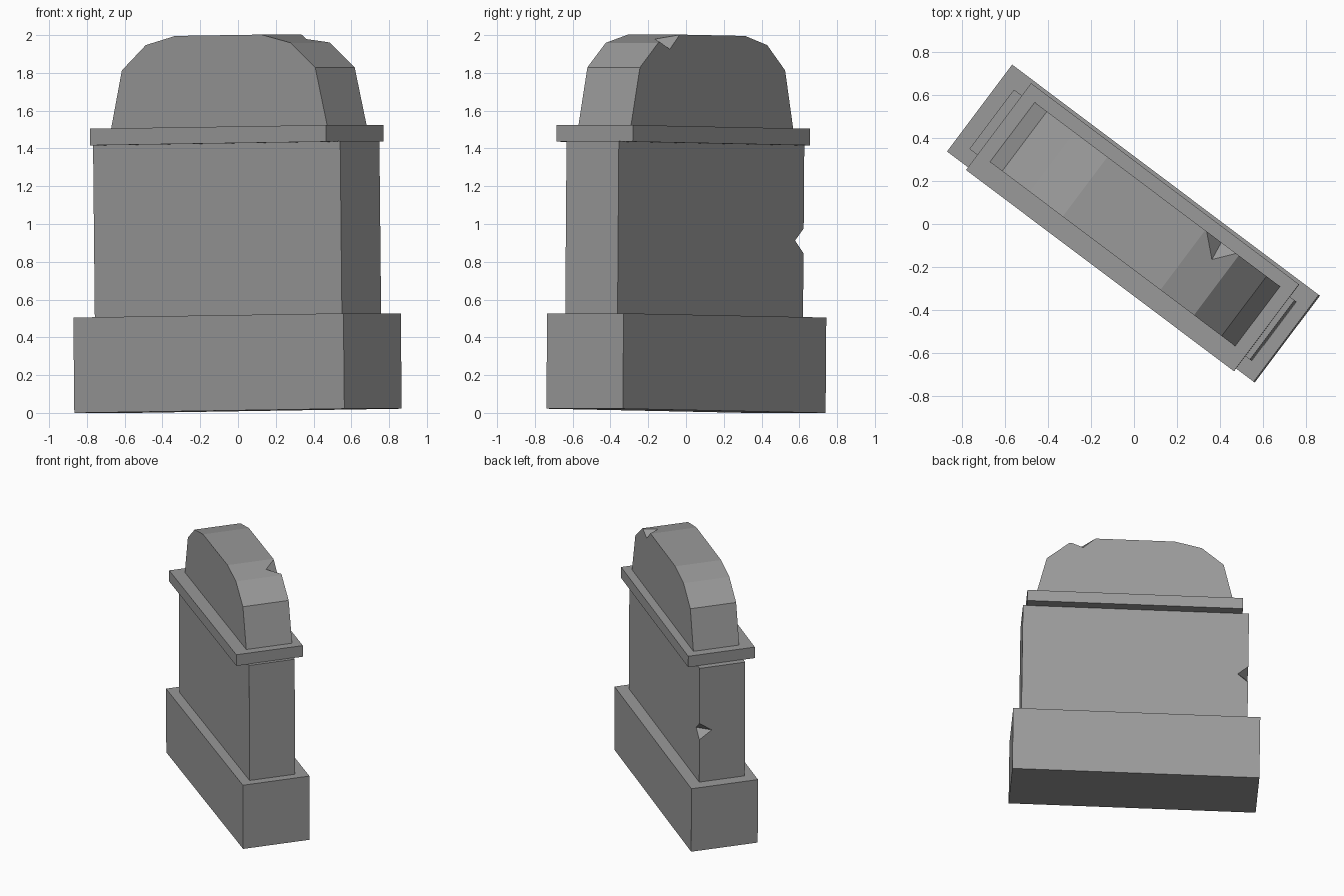
import bpy
import bmesh
import math
from mathutils import Matrix, Vector

cube = bpy.data.objects.get("Cube")
if cube:
    bpy.data.objects.remove(cube, do_unlink=True)

stone = bpy.data.materials.new("grey_stone")
stone.use_nodes = True
GREY = (0.32, 0.32, 0.32, 1)
stone.diffuse_color = GREY
stone.node_tree.nodes["Principled BSDF"].inputs["Base Color"].default_value = GREY

# The whole stone is turned on the ground and has sunk slightly at one end
PLACE = (Matrix.Translation((0, 0, 0.011))
         @ Matrix.Rotation(math.radians(-36.9), 4, 'Z')
         @ Matrix.Rotation(-0.0125, 4, 'Y'))


def finish(name, bm):
    bmesh.ops.recalc_face_normals(bm, faces=bm.faces)
    mesh = bpy.data.meshes.new(name)
    bm.to_mesh(mesh)
    bm.free()
    mesh.materials.append(stone)
    obj = bpy.data.objects.new(name, mesh)
    obj.matrix_world = PLACE
    bpy.context.collection.objects.link(obj)
    return obj


def slab(name, profile, half_depth, centre):
    """Extrude a mirrored (half width, height) profile through the depth."""
    outline = [(w, z) for w, z in profile] + [(-w, z) for w, z in reversed(profile)]
    bm = bmesh.new()
    face = bm.faces.new([bm.verts.new((centre[0] + x, centre[1] - half_depth, z))
                         for x, z in outline])
    out = bmesh.ops.extrude_face_region(bm, geom=[face])
    moved = [v for v in out["geom"] if isinstance(v, bmesh.types.BMVert)]
    bmesh.ops.translate(bm, verts=moved, vec=(0, 2 * half_depth, 0))
    return finish(name, bm)


def chip(target, name, points, outward):
    """Cut a V-shaped chip: four points on the surface, opened outwards."""
    outward = Vector(outward).normalized()
    pts = [Vector(p) + outward * 0.004 for p in points]
    pts.append(sum(pts, Vector()) / 4 + outward * 0.2)
    bm = bmesh.new()
    for p in pts:
        bm.verts.new(p)
    bmesh.ops.convex_hull(bm, input=bm.verts)
    cutter = finish(name, bm)
    cutter.hide_render = True
    cutter.hide_set(True)
    cutter.display_type = 'WIRE'
    mod = target.modifiers.new("chip", 'BOOLEAN')
    mod.operation = 'DIFFERENCE'
    mod.solver = 'EXACT'
    mod.object = cutter
    # Bake the cut and drop the cutter
    bpy.context.view_layer.objects.active = target
    bpy.ops.object.modifier_apply(modifier=mod.name)
    bpy.data.objects.remove(cutter, do_unlink=True)


# Plinth, shaft, ledge and faceted rounded top
base = slab("base", [(0.894, 0), (0.894, 0.505)], 0.253, (0, 0))
body = slab("body", [(0.818, 0.505), (0.818, 1.417)], 0.173, (0.012, -0.008))
ledge = slab("ledge", [(0.781, 1.415), (0.781, 1.503)], 0.253, (0.022, -0.016))
cap = slab("rounded_top",
           [(0.715, 1.503), (0.64, 1.81), (0.48, 1.942), (0.285, 1.988)],
           0.174, (0.023, 0.002))

# Chip on the back edge of the rounded top
chip(cap, "top_chip",
     [(0.308, 0.176, 1.988), (0.495, 0.176, 1.945),
      (0.415, 0.076, 1.964), (0.4, 0.176, 1.905)], (0.2, 1, 1))

# Chip on a rear vertical edge of the body
chip(body, "body_chip",
     [(-0.806, 0.165, 0.84), (-0.806, 0.165, 0.98),
      (-0.725, 0.165, 0.91), (-0.806, 0.065, 0.91)], (-1, 1, 0))
